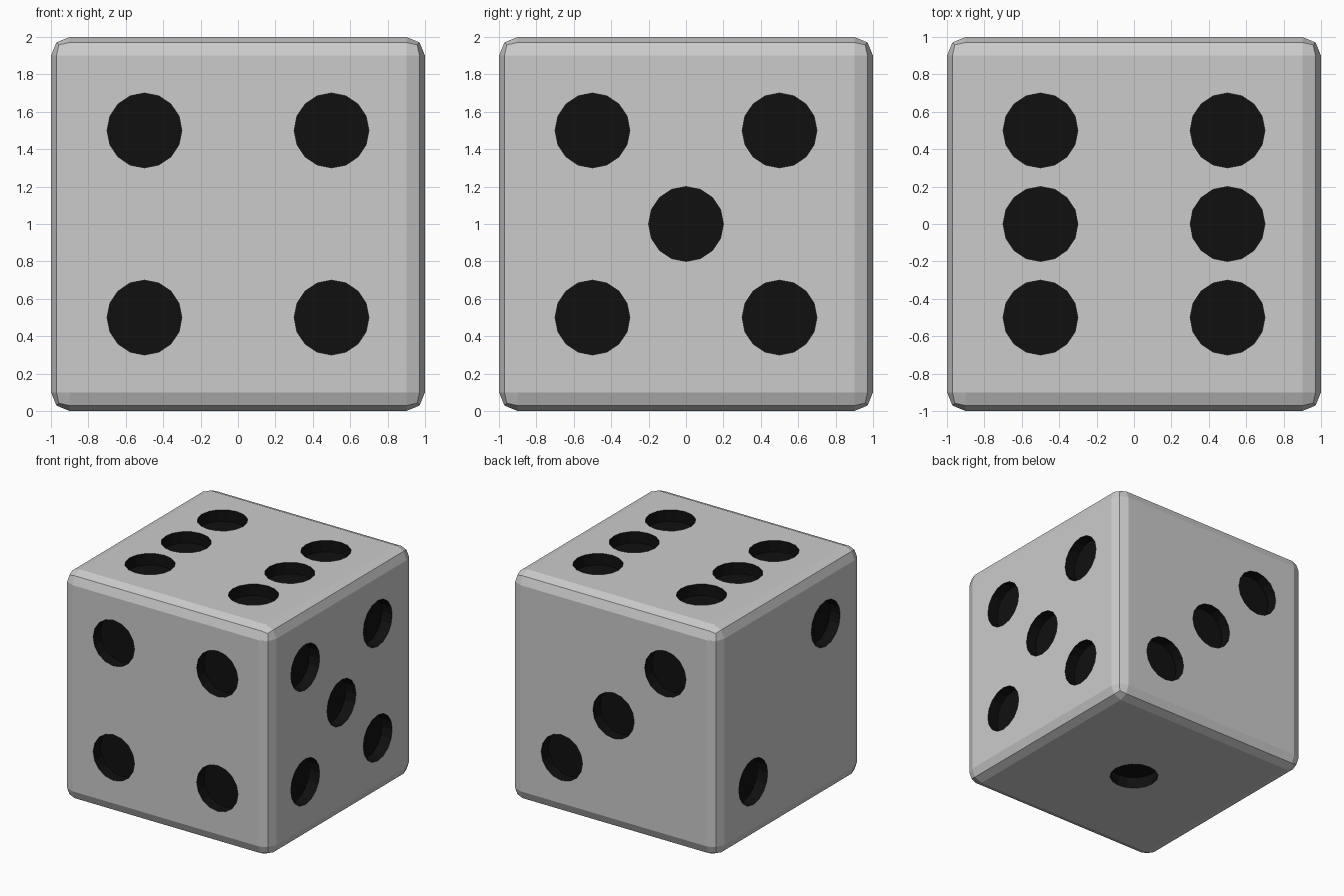
import bpy
import bmesh
from mathutils import Matrix, Vector

if "Cube" in bpy.data.objects:
    bpy.data.objects.remove(bpy.data.objects["Cube"])

PIP_RADIUS = 0.2
PIP_DEPTH = 0.1
S = 0.5


def material(name, value):
    mat = bpy.data.materials.new(name)
    mat.diffuse_color = (value, value, value, 1)
    mat.use_nodes = True
    mat.node_tree.nodes["Principled BSDF"].inputs["Base Color"].default_value = mat.diffuse_color
    return mat


# Body: cube with two-segment rounded edges
bpy.ops.mesh.primitive_cube_add(size=2, location=(0, 0, 1))
die = bpy.context.object
die.name = "die_body"
die.data.materials.append(material("body_grey", 0.8))
bevel = die.modifiers.new("rounded_edges", 'BEVEL')
bevel.width = 0.1
bevel.segments = 2

# Pip layout per face: outward normal, horizontal axis, vertical axis, positions
corners = [(-S, -S), (S, -S), (-S, S), (S, S)]
X, Y, Z = Vector((1, 0, 0)), Vector((0, 1, 0)), Vector((0, 0, 1))
faces = [
    (-Z, X, Y, [(0, 0)]),                            # bottom: one
    (-X, Y, Z, [(S, -S), (-S, S)]),                  # left: two
    (Y, X, Z, [(S, -S), (0, 0), (-S, S)]),           # back: three
    (-Y, X, Z, corners),                             # front: four
    (X, Y, Z, corners + [(0, 0)]),                   # right: five
    (Z, X, Y, corners + [(-S, 0), (S, 0)]),          # top: six
]

# Cutter: all the pip cylinders in one mesh
bm = bmesh.new()
for normal, u, v, spots in faces:
    rot = Matrix((normal.cross(u).cross(normal), normal.cross(u), normal)).transposed().to_4x4()
    for a, b in spots:
        place = Matrix.Translation(Z + normal + u * a + v * b)
        bmesh.ops.create_cone(bm, cap_ends=True, segments=16,
                              radius1=PIP_RADIUS, radius2=PIP_RADIUS,
                              depth=2 * PIP_DEPTH, matrix=place @ rot)
mesh = bpy.data.meshes.new("pip_cutter")
bm.to_mesh(mesh)
bm.free()
mesh.materials.append(material("pip_black", 0.005))
cutter = bpy.data.objects.new("pip_cutter", mesh)
bpy.context.collection.objects.link(cutter)
cutter.hide_render = True

# Sink the pips into the body, keeping their black material
cut = die.modifiers.new("pips", 'BOOLEAN')
cut.operation = 'DIFFERENCE'
cut.solver = 'EXACT'
cut.material_mode = 'TRANSFER'
cut.object = cutter

bpy.context.view_layer.objects.active = die
for name in ("rounded_edges", "pips"):
    bpy.ops.object.modifier_apply(modifier=name)
bpy.data.objects.remove(cutter)
